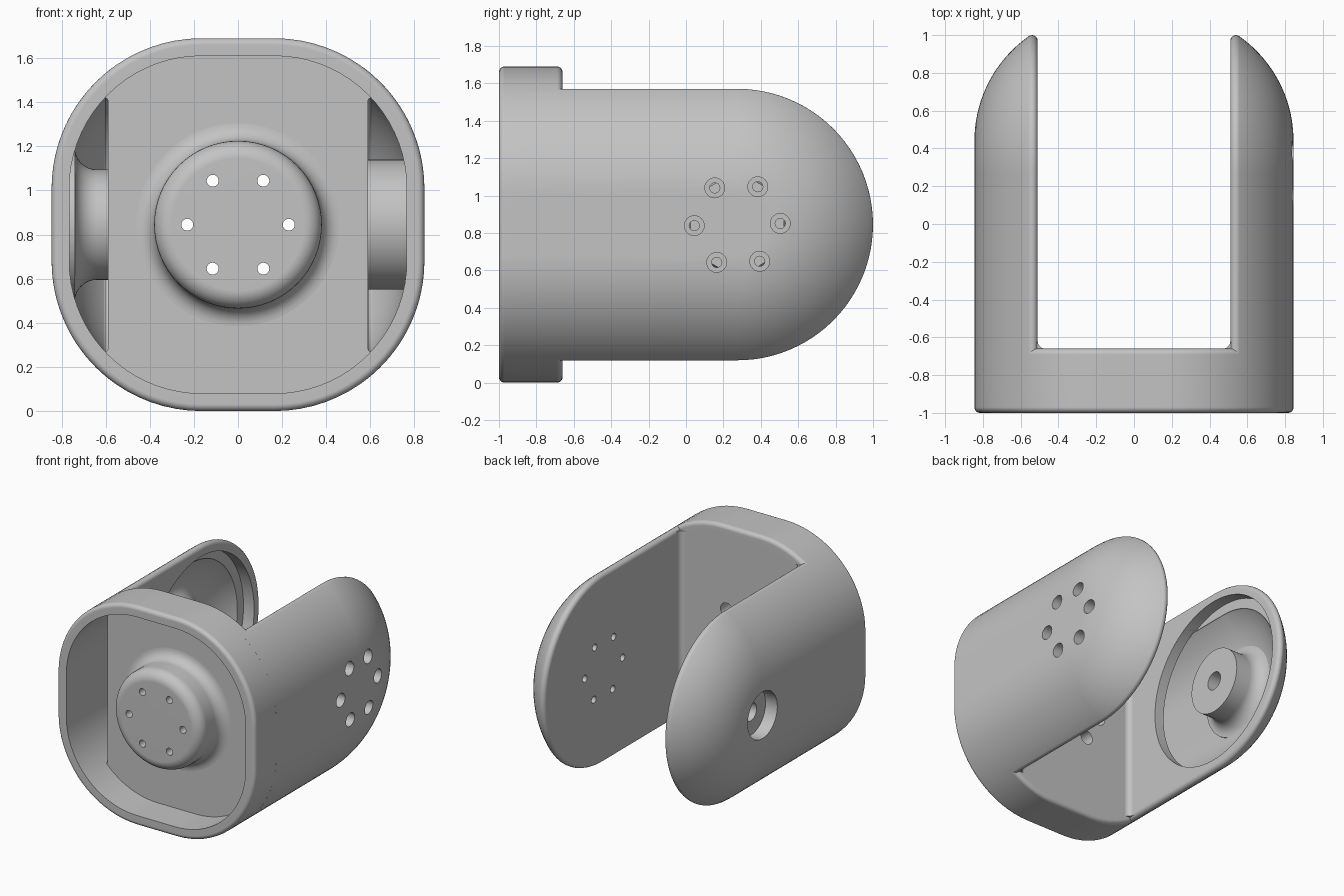
import bpy, bmesh
from math import pi, sin, cos, sqrt, atan2, radians

if "Cube" in bpy.data.objects:
    bpy.data.objects.remove(bpy.data.objects["Cube"])

HALF, R, WALL = 0.845, 0.68, 0.08      # half width, corner radius, shell thickness
C = HALF - R                           # corner arc centre
ZC, YC = HALF, 0.274                   # height of the axis, pivot of the arm ends
SLOT, FLOOR, BACK = 0.51, -0.745, -0.66

grey = bpy.data.materials.new("light grey")
grey.use_nodes = True
colour = (0.55, 0.55, 0.55, 1)
grey.diffuse_color = colour
grey.node_tree.nodes["Principled BSDF"].inputs["Base Color"].default_value = colour
parts = []


def finish(name, bm, keep=True):
    bmesh.ops.remove_doubles(bm, verts=bm.verts, dist=1e-5)
    bmesh.ops.recalc_face_normals(bm, faces=bm.faces)
    mesh = bpy.data.meshes.new(name)
    bm.to_mesh(mesh)
    bm.free()
    mesh.materials.append(grey)
    obj = bpy.data.objects.new(name, mesh)
    bpy.context.collection.objects.link(obj)
    if keep:
        parts.append(obj)
    else:
        obj.hide_render = True
    return obj


def grid(bm, rows, close_rows=False, close_cols=False):
    """Skin a list of equally long rows of points with quads."""
    vs = [[bm.verts.new(p) for p in row] for row in rows]
    nr, nc = len(vs), len(vs[0])
    for i in range(nr if close_rows else nr - 1):
        for j in range(nc if close_cols else nc - 1):
            a, b = vs[i], vs[(i + 1) % nr]
            k = (j + 1) % nc
            bm.faces.new((a[j], a[k], b[k], b[j]))
    return vs


def lathe(bm, profile, axis, u=0.0, v=ZC, n=48):
    """Turn (radius, position) points around the x or y axis."""
    rows = []
    for r, t in profile:
        ring = [(u + r * cos(2 * pi * i / n), v + r * sin(2 * pi * i / n)) for i in range(n)]
        rows.append([(t, a, b) if axis == "x" else (a, t, b) for a, b in ring])
    grid(bm, rows, close_cols=True)


def turned(name, profile, axis, u=0.0, n=64, keep=True):
    bm = bmesh.new()
    lathe(bm, profile, axis, u, ZC, n)
    return finish(name, bm, keep)


def prism(name, pts, vec):
    bm = bmesh.new()
    face = bm.faces.new([bm.verts.new(p) for p in pts])
    new = bmesh.ops.extrude_face_region(bm, geom=[face], use_keep_orig=True)["geom"]
    bmesh.ops.translate(bm, vec=vec, verts=[g for g in new if isinstance(g, bmesh.types.BMVert)])
    return finish(name, bm)


def arc(cx, cy, r, a0, a1, n):
    return [(cx + r * cos(a0 + (a1 - a0) * i / n), cy + r * sin(a0 + (a1 - a0) * i / n))
            for i in range(n + 1)]


def section(d, n=18):
    """Rounded square outline, inset by d, around the y axis."""
    pts = []
    for q, (sx, sz) in enumerate([(1, 1), (-1, 1), (-1, -1), (1, -1)]):
        pts += arc(C * sx, C * sz, R - d, q * pi / 2, (q + 1) * pi / 2, n)
    return pts


def drill(objs, cutter):
    for obj in objs:
        mod = obj.modifiers.new("drill", "BOOLEAN")
        mod.operation, mod.solver, mod.object = "DIFFERENCE", "EXACT", cutter
        bpy.context.view_layer.objects.active = obj
        bpy.ops.object.modifier_apply(modifier=mod.name)
    bpy.data.objects.remove(cutter)


def screw_pins(axis, u, turn, t_head, t_step, t_end):
    """Six stepped pins on a circle, used to cut counterbored screw holes."""
    bm = bmesh.new()
    for k in range(6):
        a = turn + k * pi / 3
        lathe(bm, [(0, t_head), (0.053, t_head), (0.053, t_step), (0.027, t_step),
                   (0.027, t_end), (0, t_end)], axis, u + 0.23 * cos(a), ZC + 0.23 * sin(a), 24)
    return finish("screw_pins", bm, keep=False)


# Front cup: a rounded square ring with soft outer edges
f = 0.03
front_edge = [(f - x, -1 + f - y) for x, y in arc(0, 0, f, pi / 2, 0, 5)]
back_edge = [(f - x, BACK - f + y) for x, y in arc(0, 0, f, 0, pi / 2, 5)]
loops = [(WALL, -1)] + front_edge + back_edge + [(WALL, BACK)]
bm = bmesh.new()
grid(bm, [[(x, y, ZC + z) for x, z in section(d)] for d, y in loops], True, True)
finish("front_cup", bm)

# Cup floor between the arms
edge = SLOT + 0.04
outline = [(max(-edge, min(edge, x)), z) for x, z in section(0.05)]
clean = [p for i, p in enumerate(outline) if p != outline[i - 1]]
cup_floor = prism("cup_floor", [(x, FLOOR, ZC + z) for x, z in clean], (0, BACK - FLOOR, 0))

# Round hub standing on the cup floor
b = 0.08
profile = ([(0, -1)] + arc(0.30, -1 + b, b, -pi / 2, 0, 8)
           + arc(0.38 + b, FLOOR - b, b, pi, pi / 2, 8) + [(0.38 + b, -0.70), (0, -0.70)])
hub = turned("front_hub", profile, "y")
drill([cup_floor, hub], screw_pins("y", 0, 0, -0.6, -0.9, -1.05))


def arm_profile(d, r):
    """Half cross-section of an arm as (x, distance from axis), inset by d."""
    xi, big = SLOT + d, R - d
    cx = xi + r
    ch = C + sqrt((big - r) ** 2 - (cx - C) ** 2)
    a = atan2(ch - C, cx - C)
    return ([(xi, 0), (xi, ch - 0.03)] + arc(cx, ch, r, pi, a, 6)
            + arc(C, C, big, a, 0, 18)[1:] + [(HALF - d, 0)])


def arm(name, side, steps=48):
    """Hollow arm: the cross-section runs back, then turns round the pivot."""
    bm = bmesh.new()
    shells = []
    for d, r in ((0, 0.03), (WALL, 0.01)):
        prof = arm_profile(d, r)
        rows = [[(side * x, FLOOR, ZC + h) for x, h in prof]]
        for k in range(steps + 1):
            t = pi * k / steps
            rows.append([(side * x, YC + h * sin(t), ZC + h * cos(t)) for x, h in prof])
        rows.append([(side * x, FLOOR, ZC - h) for x, h in prof])
        shells.append(grid(bm, rows))
    for end in (0, -1):
        o, i = shells[0][end], shells[1][end]
        for j in range(len(o) - 1):
            bm.faces.new((o[j], o[j + 1], i[j + 1], i[j]))
    return finish(name, bm)


left_arm = arm("left_arm", 1)
right_arm = arm("right_arm", -1)

# Left arm: solid core with six screw holes
core = turned("left_core", [(0, 0.55), (0.295, 0.55), (0.295, 0.79), (0, 0.79)], "x", YC)
drill([left_arm, core], screw_pins("x", YC, radians(1.5), 0.95, 0.65, 0.45))

# Right arm: wide opening inside, bearing boss with a stepped hole
opening = turned("opening", [(0, -0.4), (0.65, -0.4), (0.65, -0.6), (0, -0.6)], "x", YC, 96, False)
drill([right_arm], opening)
flare = arc(0.35, -0.64, 0.10, pi, 3 * pi / 2, 8)
boss = turned("right_boss", [(0, -0.515), (0.25, -0.515)] + flare + [(0.35, -0.79), (0, -0.79)], "x", YC)
bore = turned("bore", [(0, -0.95), (0.18, -0.95), (0.18, -0.745), (0.07, -0.745),
                       (0.07, -0.4), (0, -0.4)], "x", YC, 48, False)
drill([right_arm, boss], bore)

# Small fillets where the arms meet the cup floor
for side, label in ((1, "left"), (-1, "right")):
    g = 0.04
    curve = arc(SLOT - g, BACK + g, g, 0, -pi / 2, 6)
    pts = curve + [(SLOT - g, BACK - 0.01), (SLOT + 0.01, BACK - 0.01), (SLOT + 0.01, BACK + g)]
    prism(label + "_corner_fillet", [(side * x, y, ZC - 0.71) for x, y in pts], (0, 0, 1.42))

# Smooth shading with crisp edges
bpy.ops.object.select_all(action="DESELECT")
for obj in parts:
    obj.select_set(True)
bpy.context.view_layer.objects.active = parts[0]
bpy.ops.object.shade_smooth_by_angle(angle=radians(32))
for obj in parts:
    mod = obj.modifiers.new("even_normals", "WEIGHTED_NORMAL")
    mod.keep_sharp = True
